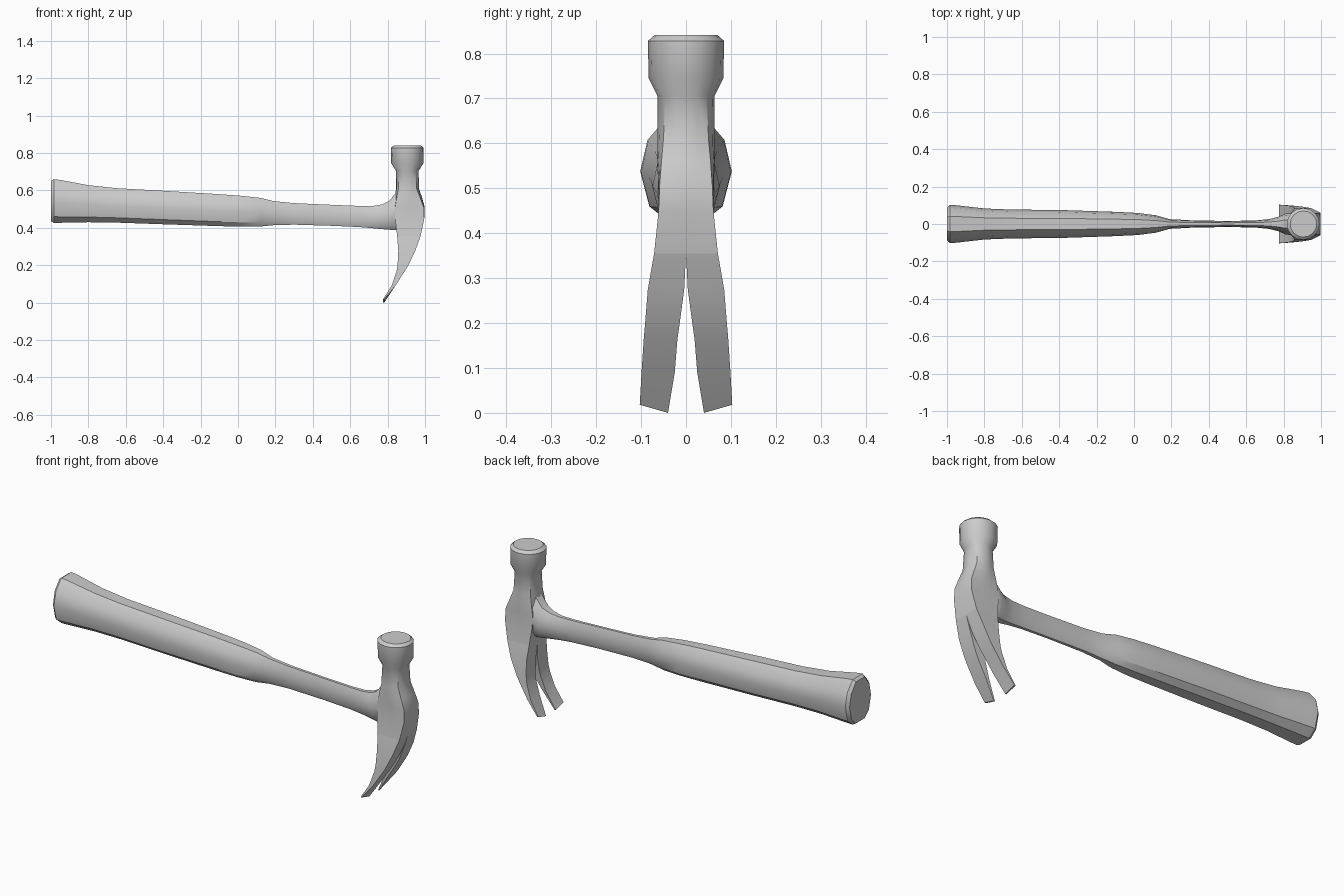
import bpy, bmesh, math

if "Cube" in bpy.data.objects:
    bpy.data.objects.remove(bpy.data.objects["Cube"])


def loft(name, rings, cap_start=True, cap_end=True, mirror=False, angle=32):
    """Skin a list of equally sized closed rings into one object."""
    bm = bmesh.new()
    loops = [[bm.verts.new(p) for p in ring] for ring in rings]
    for a, b in zip(loops, loops[1:]):
        for i in range(len(a)):
            j = (i + 1) % len(a)
            bm.faces.new((a[i], a[j], b[j], b[i]))
    if cap_start:
        bm.faces.new(loops[0][::-1])
    if cap_end:
        bm.faces.new(loops[-1])
    if mirror:
        copy = bmesh.ops.duplicate(bm, geom=bm.verts[:] + bm.edges[:] + bm.faces[:])["geom"]
        for v in copy:
            if isinstance(v, bmesh.types.BMVert):
                v.co.y = -v.co.y
        bmesh.ops.reverse_faces(bm, faces=[f for f in copy if isinstance(f, bmesh.types.BMFace)])
    bmesh.ops.recalc_face_normals(bm, faces=bm.faces[:])
    mesh = bpy.data.meshes.new(name)
    bm.to_mesh(mesh)
    bm.free()
    obj = bpy.data.objects.new(name, mesh)
    bpy.context.collection.objects.link(obj)
    bpy.ops.object.select_all(action='DESELECT')
    obj.select_set(True)
    bpy.context.view_layer.objects.active = obj
    bpy.ops.object.shade_smooth_by_angle(angle=math.radians(angle))
    return obj


# Handle: faceted section swept along x (x, z bottom, z top, half width)
half = [(0.4, 1), (0.84, 0.55), (1, -0.05), (0.8, -0.72), (0.4, -1)]
section = half + [(-y, z) for y, z in reversed(half)]
stations = [
    (-1.0, .435, .650, .088), (-.985, .427, .660, .102), (-.95, .427, .656, .100),
    (-.80, .430, .628, .083), (-.65, .428, .612, .077), (-.40, .419, .598, .075),
    (-.10, .409, .580, .065), (.02, .406, .571, .059), (.12, .407, .560, .046),
    (.19, .414, .543, .026), (.30, .417, .532, .020), (.50, .411, .523, .016),
    (.65, .404, .517, .019), (.72, .398, .517, .026), (.77, .393, .525, .038),
    (.81, .390, .545, .056), (.845, .387, .590, .060), (.88, .40, .590, .050)]
loft("handle", [[(x, w * y, (lo + hi) / 2 + (hi - lo) / 2 * z) for y, z in section]
                for x, lo, hi, w in stations])


def head_ring(z, x0, x1, w, k):
    """16-sided ring blending from ellipse (k=0) to rectangle (k=1)."""
    ring = []
    for i in range(16):
        a = math.tau * i / 16
        c, s = math.cos(a), math.sin(a)
        f = 1 - k + k / max(abs(c), abs(s))
        ring.append(((x0 + x1) / 2 + (x1 - x0) / 2 * c * f, w * s * f, z))
    return ring


# Head: striking face, throat and cheek (z, x left, x right, half width, squareness)
head = [
    (.841, .835, .977, .070, 0), (.828, .817, .992, .085, 0), (.745, .819, .991, .083, 0),
    (.705, .845, .966, .063, 0.1), (.610, .845, .967, .063, 0.3), (.560, .838, .985, .064, 0.5),
    (.510, .835, .998, .062, 0.8), (.450, .840, .996, .061, 1), (.355, .851, .976, .071, 1)]
loft("head", [head_ring(*r) for r in head], cap_end=False)

# Claws: tapering curved prong, mirrored (z, x left, x right, y inner, y outer)
claw = [
    (.355, .851, .976, 0, .071), (.275, .857, .947, .004, .085), (.20, .853, .911, .014, .091),
    (.165, .847, .890, .019, .094), (.09, .821, .841, .025, .099), (.01, .775, .782, .040, .103)]
rings = []
for z, x0, x1, yi, yo in claw:
    t = .008 if z < .05 else 0
    t_in = .010 if z < .05 else 0
    rings.append([(x0, yi, z - t_in), (x1, yi, z - t_in), (x1, yo, z + t), (x0, yo, z + t)])
loft("claws", rings, cap_start=False, mirror=True)
